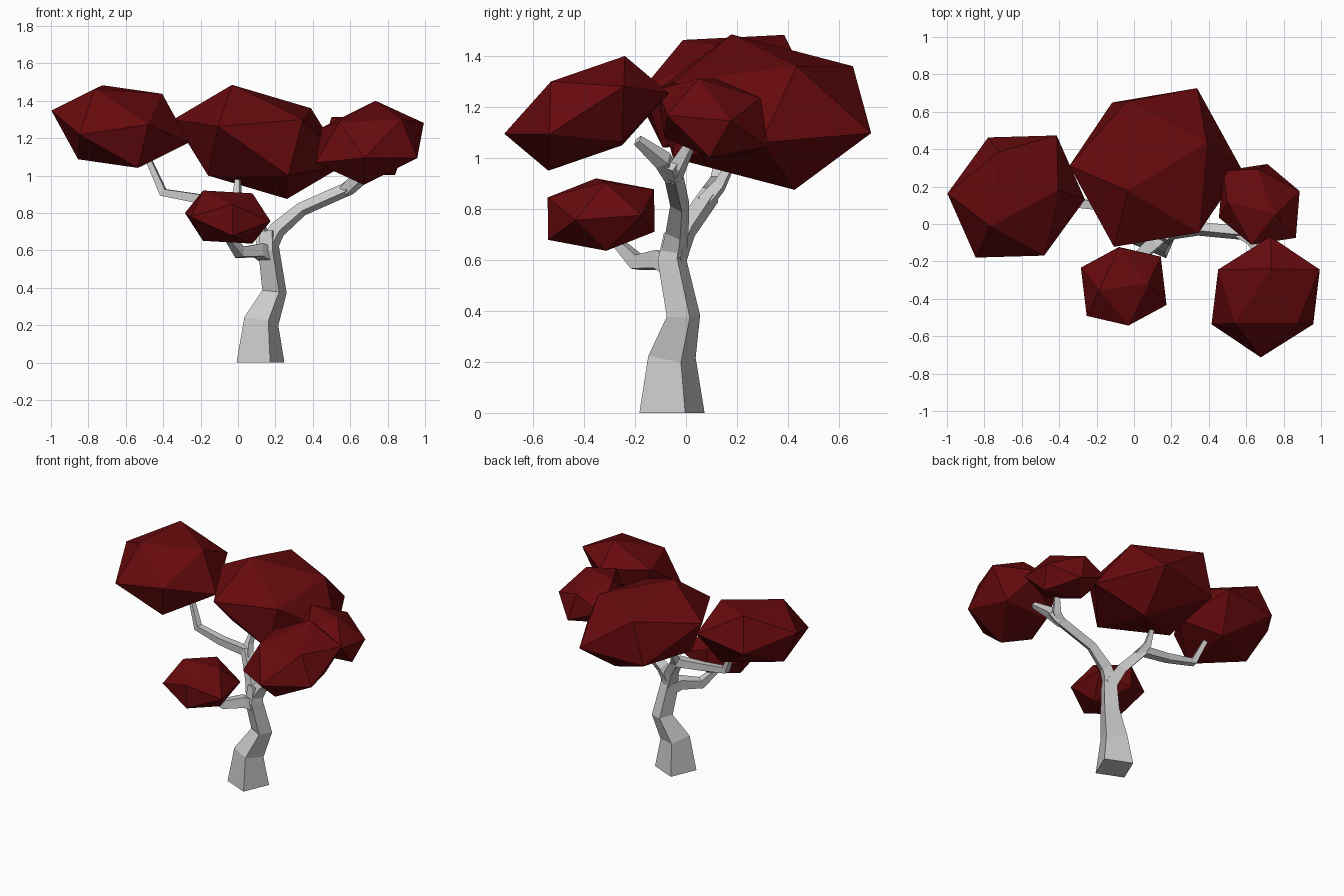
import bpy, bmesh, math
from mathutils import Vector, Matrix

if "Cube" in bpy.data.objects:
    bpy.data.objects.remove(bpy.data.objects["Cube"])

red = bpy.data.materials.new("dark_red_leaves")
red.diffuse_color = (0.135, 0.003, 0.004, 1)
red.use_nodes = True
red.node_tree.nodes["Principled BSDF"].inputs["Base Color"].default_value = red.diffuse_color
PHI = (1 + math.sqrt(5)) / 2


def finish(bm, name, mat=None):
    bmesh.ops.recalc_face_normals(bm, faces=bm.faces)
    mesh = bpy.data.meshes.new(name)
    bm.to_mesh(mesh)
    bm.free()
    obj = bpy.data.objects.new(name, mesh)
    bpy.context.collection.objects.link(obj)
    if mat:
        mesh.materials.append(mat)
    return obj


def limb(name, path, flat_base=False):
    """Four-sided tapering tube through (x, y, z, radius) points."""
    bm = bmesh.new()
    pts = [Vector(p[:3]) for p in path]
    side = Vector((0.92, -0.39, 0))
    rings = []
    for i, p in enumerate(pts):
        t = (pts[min(i + 1, len(pts) - 1)] - pts[max(i - 1, 0)]).normalized()
        if i == 0 and flat_base:
            t = Vector((0, 0, 1))
        # carry the section along so it does not twist
        side = (side - t * side.dot(t)).normalized()
        other = t.cross(side)
        r = path[i][3]
        rings.append([bm.verts.new(p + r * (math.cos(a) * side + math.sin(a) * other))
                      for a in (math.pi / 4 + k * math.pi / 2 for k in range(4))])
    for a, b in zip(rings, rings[1:]):
        for k in range(4):
            bm.faces.new((a[k], a[(k + 1) % 4], b[(k + 1) % 4], b[k]))
    bm.faces.new(rings[0])
    bm.faces.new(rings[-1])
    return finish(bm, name)


def clump(name, center, *corners):
    """Stretched icosahedron given its centre and the three corners of its top face."""
    c = Vector(center)
    face = Matrix([(0, 1, PHI), (0, -1, PHI), (PHI, 0, 1)]).transposed()
    target = Matrix([Vector(p) - c for p in corners]).transposed()
    m = target @ face.inverted()
    bm = bmesh.new()
    for a in (1, -1):
        for b in (PHI, -PHI):
            for v in ((0, a, b), (a, b, 0), (b, 0, a)):
                bm.verts.new(c + m @ Vector(v))
    bmesh.ops.convex_hull(bm, input=bm.verts[:])
    return finish(bm, name, red)


# Trunk
limb("trunk", [(.12, -.055, 0, .138), (.125, -.055, .22, .1), (.195, -.01, .38, .07),
               (.165, -.055, .6, .06), (.165, -.04, .70, .05)], True)

# Right limb with its fork
limb("right_branch", [(.16, -.05, .62, .055), (.21, -.035, .71, .047), (.34, -.025, .82, .038),
                      (.6, -.05, .935, .038), (.65, -.06, .975, .034)])
limb("right_front_twig", [(.57, -.05, .92, .036), (.64, -.09, .99, .04), (.69, -.19, 1.07, .022)])
limb("right_back_twig", [(.57, -.05, .92, .036), (.63, -.03, .97, .036), (.67, .02, 1.06, .022)])

# Left limb reaching back, with an upright twig
limb("left_branch", [(.165, -.05, .6, .055), (.11, .0, .72, .045), (.0, .095, .855, .042),
                     (-.2, .1, .875, .034), (-.4, .12, .91, .03), (-.48, .155, 1.09, .02)])
limb("upright_twig", [(.03, .07, .82, .038), (-.005, .13, .89, .03), (.0, .19, 1.0, .015)])

# Low front limb
limb("low_branch", [(.165, -.04, .57, .055), (.11, -.1, .6, .05), (.01, -.19, .59, .04),
                    (-.06, -.28, .68, .022)])

# Foliage
clump("left_foliage", (-.63, .147, 1.262), (-.405, .18, 1.437), (-.766, -.012, 1.463), (-.725, .385, 1.483))
clump("top_foliage", (.115, .302, 1.18), (-.032, .178, 1.485), (.39, .435, 1.36), (-.038, .655, 1.36))
clump("back_right_foliage", (.67, .105, 1.157), (.754, .05, 1.312), (.5, .117, 1.312), (.66, .294, 1.235))
clump("front_right_foliage", (.704, -.39, 1.175), (.735, -.24, 1.4), (.876, -.53, 1.3), (.54, -.53, 1.285))
clump("low_foliage", (-.055, -.333, .778), (-.187, -.353, .92), (.077, -.317, .905), (-.03, -.543, .845))
